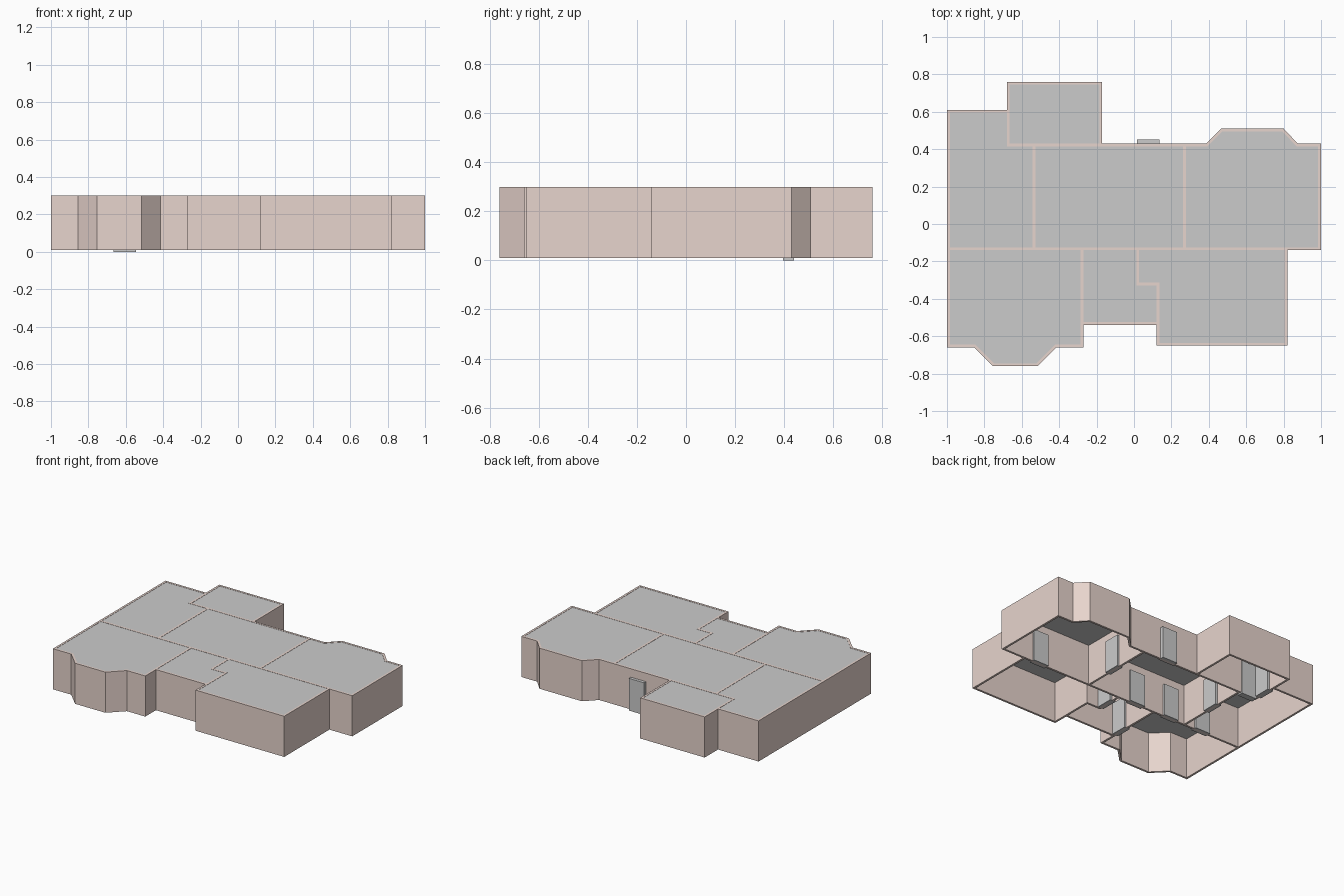
import bpy, bmesh

if "Cube" in bpy.data.objects:
    bpy.data.objects.remove(bpy.data.objects["Cube"])

Z0, Z1, T = 0.01, 0.30, 0.015   # wall base, wall top, wall thickness

pink = bpy.data.materials.new("wall_paint")
pink.diffuse_color = (0.80, 0.66, 0.61, 1)
pink.use_nodes = True
pink.node_tree.nodes["Principled BSDF"].inputs["Base Color"].default_value = pink.diffuse_color
grey = bpy.data.materials.new("grey_panel")
grey.diffuse_color = (0.62, 0.62, 0.62, 1)
grey.use_nodes = True
grey.node_tree.nodes["Principled BSDF"].inputs["Base Color"].default_value = grey.diffuse_color


def finish(bm, name, mat):
    bmesh.ops.recalc_face_normals(bm, faces=bm.faces)
    me = bpy.data.meshes.new(name)
    bm.to_mesh(me)
    bm.free()
    me.materials.append(mat)
    ob = bpy.data.objects.new(name, me)
    bpy.context.collection.objects.link(ob)
    return ob


def box(name, x0, x1, y0, y1, z0, z1, mat):
    bm = bmesh.new()
    bmesh.ops.create_cube(bm, size=1)
    for v in bm.verts:
        v.co.x = x1 if v.co.x > 0 else x0
        v.co.y = y1 if v.co.y > 0 else y0
        v.co.z = z1 if v.co.z > 0 else z0
    return finish(bm, name, mat)


# Outer walls: footprint inset to a ring, then raised
outline = [(-1, -.66), (-.855, -.66), (-.755, -.76), (-.515, -.76), (-.415, -.66),
           (-.27, -.66), (-.27, -.54), (.12, -.54), (.12, -.65), (.82, -.65),
           (.82, -.14), (1, -.14), (1, .43), (.875, .43), (.80, .51), (.465, .51),
           (.385, .43), (-.17, .43), (-.17, .76), (-.68, .76), (-.68, .61), (-1, .61)]
bm = bmesh.new()
floor = bm.faces.new([bm.verts.new((x, y, Z0)) for x, y in outline])
bm.normal_update()
bmesh.ops.inset_region(bm, faces=[floor], thickness=T, use_even_offset=True, use_boundary=True)
bmesh.ops.delete(bm, geom=[floor], context='FACES')
ext = bmesh.ops.extrude_face_region(bm, geom=bm.faces[:], use_keep_orig=True)
for v in [g for g in ext["geom"] if isinstance(g, bmesh.types.BMVert)]:
    v.co.z = Z1
finish(bm, "outer_walls", pink)

# Partition walls: axis of the run, fixed coordinate, start, end
partitions = [("x", -.1325, -.985, .82), ("x", .4225, -.68, -.17), ("x", .4225, .38, .88),
              ("x", -.32, .0125, .1275), ("y", -.535, -.125, .415), ("y", .27, -.125, .415),
              ("y", -.2775, -.54, -.14), ("y", .02, -.32, -.14), ("y", .1275, -.54, -.3125),
              ("y", -.6725, .43, .61)]
# The bay in the upper right room stays open to the room
partitions = [p for p in partitions if p != ("x", .4225, .38, .88)]
for i, (axis, c, a, b) in enumerate(partitions):
    lo, hi = c - T / 2, c + T / 2
    r = (a, b, lo, hi) if axis == "x" else (lo, hi, a, b)
    box(f"partition_{i}", *r, Z0, Z1, pink)

# Ceilings, one flat panel per room just inside the wall tops
rooms = {
    "left": [(-.99, -.13), (-.535, -.13), (-.535, .42), (-.68, .42), (-.68, .60), (-.99, .60)],
    "back": [(-.67, .42), (-.18, .42), (-.18, .75), (-.67, .75)],
    "hall": [(-.535, -.13), (.27, -.13), (.27, .42), (-.535, .42)],
    "right": [(.27, -.13), (.99, -.13), (.99, .42), (.87, .42), (.796, .50), (.47, .50),
              (.39, .42), (.27, .42)],
    "front_left": [(-.99, -.65), (-.85, -.65), (-.75, -.75), (-.52, -.75), (-.42, -.65),
                   (-.28, -.65), (-.28, -.13), (-.99, -.13)],
    "front_middle": [(-.28, -.53), (.125, -.53), (.125, -.32), (.02, -.32), (.02, -.13), (-.28, -.13)],
    "front_right": [(.13, -.64), (.81, -.64), (.81, -.13), (.02, -.13), (.02, -.32), (.13, -.32)],
}
for name, pts in rooms.items():
    bm = bmesh.new()
    bm.faces.new([bm.verts.new((x, y, Z1 - .0015)) for x, y in pts])
    finish(bm, f"{name}_ceiling", grey)

# Doors: slabs set through the walls (axis, centre x, centre y, base)
doors = [("x", .075, .43, Z0), ("x", -.605, .4175, 0), ("x", .69, -.1325, Z0),
         ("x", -.125, -.1325, Z0), ("x", -.41, -.1325, Z0), ("x", -.675, -.1325, Z0),
         ("y", .27, .12, Z0), ("y", -.535, .15, Z0), ("y", -.6725, .51, Z0),
         ("y", .02, -.25, Z0), ("y", -.2775, -.46, Z0)]
W, D = .06, .022
for i, (axis, x, y, z) in enumerate(doors):
    hx, hy = (W, D) if axis == "x" else (D, W)
    box(f"door_{i}", x - hx, x + hx, y - hy, y + hy, z, .24, grey)
